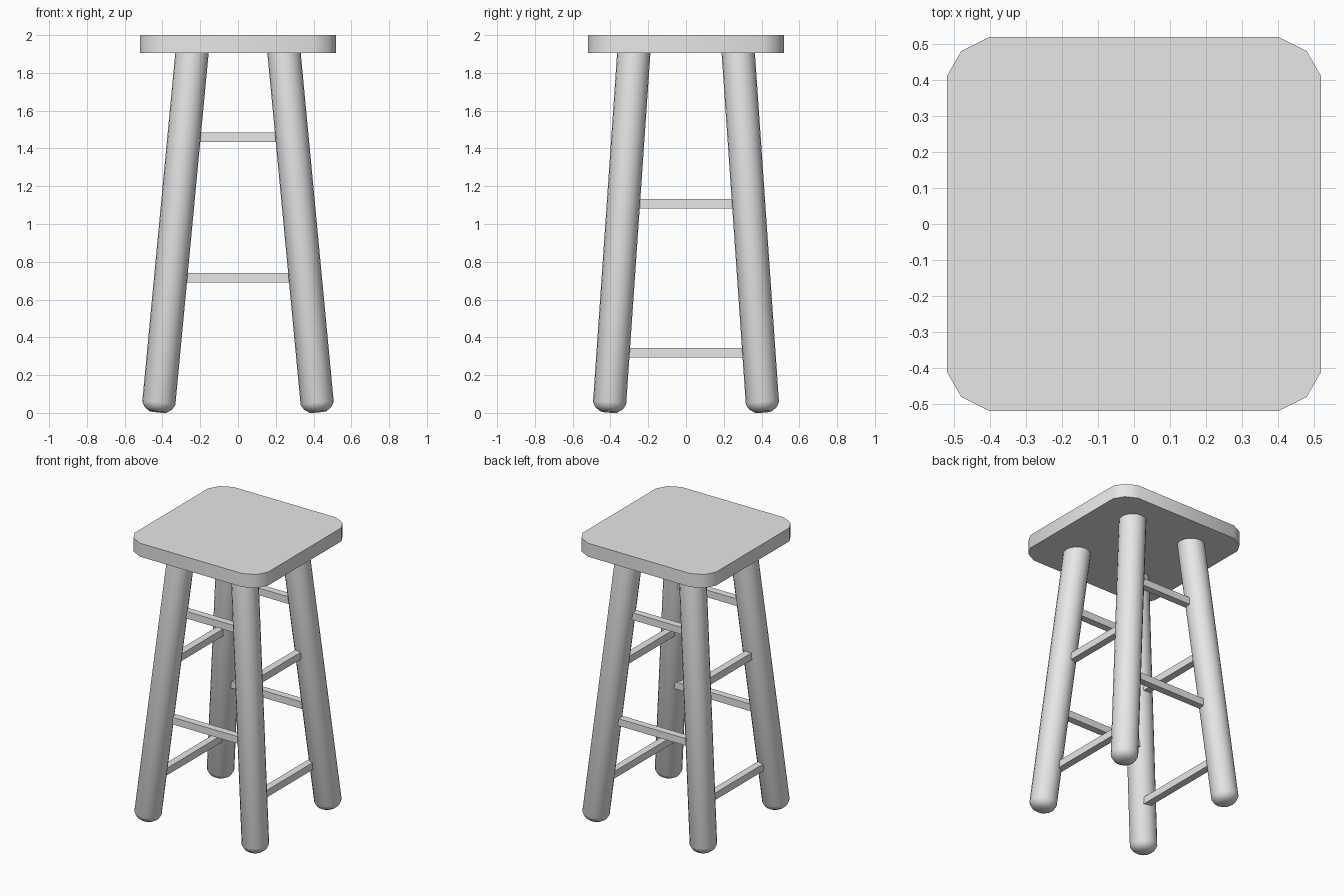
import bpy, bmesh
from mathutils import Vector

cube = bpy.data.objects.get("Cube")
if cube:
    bpy.data.objects.remove(cube, do_unlink=True)

grey = bpy.data.materials.new("plain_grey")
grey.use_nodes = True
grey.diffuse_color = (0.8, 0.8, 0.8, 1)
grey.node_tree.nodes["Principled BSDF"].inputs["Base Color"].default_value = (0.8, 0.8, 0.8, 1)


def add_part(name, bm, smooth=None):
    bmesh.ops.recalc_face_normals(bm, faces=bm.faces)
    mesh = bpy.data.meshes.new(name)
    bm.to_mesh(mesh)
    bm.free()
    mesh.materials.append(grey)
    obj = bpy.data.objects.new(name, mesh)
    bpy.context.collection.objects.link(obj)
    if smooth:
        bpy.ops.object.select_all(action='DESELECT')
        obj.select_set(True)
        bpy.context.view_layer.objects.active = obj
        bpy.ops.object.shade_smooth_by_angle(angle=smooth)
    return obj


# Seat: square slab with rounded corners
UNDERSIDE, TOP = 1.905, 2.0
corner = [(0.52, 0.41), (0.48, 0.48), (0.40, 0.52)]
outline = []
for sx, sy in ((1, 1), (-1, 1), (-1, -1), (1, -1)):
    pts = [(sx * x, sy * y) for x, y in corner]
    outline += pts if sx * sy > 0 else pts[::-1]
bm = bmesh.new()
face = bm.faces.new([bm.verts.new((x, y, UNDERSIDE)) for x, y in outline])
ext = bmesh.ops.extrude_face_region(bm, geom=[face])
bmesh.ops.translate(bm, vec=(0, 0, TOP - UNDERSIDE),
                    verts=[v for v in ext["geom"] if isinstance(v, bmesh.types.BMVert)])
add_part("seat", bm, smooth=0.7)


# Legs: splayed round posts with rounded feet
def leg_axis(sx, sy, z):
    return Vector((sx * (0.424 - 0.0946 * z), sy * (0.408 - 0.069 * z), z))


SIDES = 20
foot_profile = [(0.045, 0), (0.072, 0.018), (0.088, 0.046)]


def add_leg(name, sx, sy):
    start, end = leg_axis(sx, sy, 0.005), leg_axis(sx, sy, 1.92)
    axis = end - start
    turn = axis.to_track_quat('Z', 'Y').to_matrix()
    bm = bmesh.new()
    rings = []
    for r, h in foot_profile + [(0.088, axis.length)]:
        ring = bmesh.ops.create_circle(bm, segments=SIDES, radius=r)["verts"]
        for v in ring:
            v.co = start + turn @ (v.co + Vector((0, 0, h)))
        rings.append(ring)
    for low, high in zip(rings, rings[1:]):
        for i in range(SIDES):
            j = (i + 1) % SIDES
            bm.faces.new((low[i], low[j], high[j], high[i]))
    bm.faces.new(rings[0])
    bm.faces.new(rings[-1])
    add_part(name, bm, smooth=0.75)


for side, sx in (("left", 1), ("right", -1)):
    for end, sy in (("front", -1), ("back", 1)):
        add_leg(f"{end}_{side}_leg", sx, sy)


# Rungs: square bars running from leg to leg
def add_rung(name, centre, size):
    bm = bmesh.new()
    bmesh.ops.create_cube(bm, size=1)
    bmesh.ops.scale(bm, vec=size, verts=bm.verts)
    bmesh.ops.translate(bm, vec=centre, verts=bm.verts)
    add_part(name, bm)


BAR = 0.05
for level, z, front, back in (("lower", 0.715, -0.32, 0.345), ("upper", 1.46, -0.265, 0.29)):
    span = 2 * leg_axis(1, 1, z).x - 0.04
    add_rung(f"front_{level}_rung", (0, front, z), (span, BAR, BAR))
    add_rung(f"back_{level}_rung", (0, back, z), (span, BAR, BAR))
for level, z, left, right in (("lower", 0.318, 0.345, -0.37), ("upper", 1.107, 0.295, -0.315)):
    span = 2 * leg_axis(1, 1, z).y - 0.04
    add_rung(f"left_{level}_rung", (left, 0, z), (BAR, span, BAR))
    add_rung(f"right_{level}_rung", (right, 0, z), (BAR, span, BAR))
